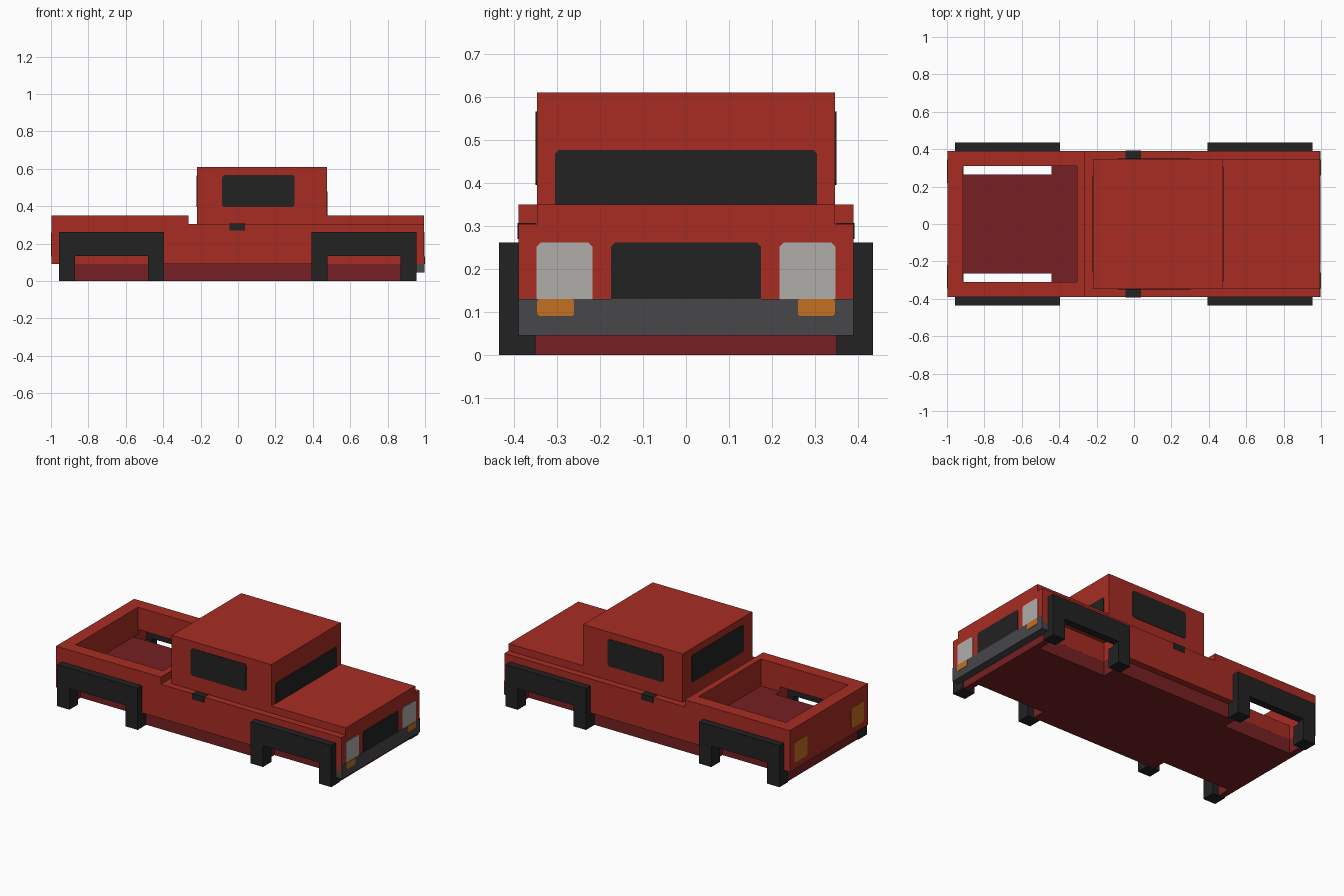
import bpy
import bmesh

if "Cube" in bpy.data.objects:
    bpy.data.objects.remove(bpy.data.objects["Cube"], do_unlink=True)


def make_material(name, rgb):
    """Flat material from 0-255 screen colour, stored as linear."""
    lin = [((c / 255 + 0.055) / 1.055) ** 2.4 if c > 10 else c / 255 / 12.92 for c in rgb]
    m = bpy.data.materials.new(name)
    m.use_nodes = True
    m.diffuse_color = (*lin, 1)
    bsdf = m.node_tree.nodes["Principled BSDF"]
    bsdf.inputs["Base Color"].default_value = (*lin, 1)
    bsdf.inputs["Roughness"].default_value = 0.8
    return m


RED = make_material("body red", (168, 44, 35))
DARK_RED = make_material("chassis dark red", (118, 32, 35))
BLACK = make_material("trim black", (34, 34, 34))
GREY = make_material("bumper grey", (71, 71, 75))
LAMP = make_material("headlight grey", (176, 174, 170))
AMBER = make_material("lamp amber", (196, 112, 32))


def prism(name, points, axis, lo, hi, mat):
    """Extrude a 2D outline along an axis: 'x' takes (y, z), 'y' takes (x, z)."""
    def place(p, d):
        return (d, p[0], p[1]) if axis == "x" else (p[0], d, p[1])
    bm = bmesh.new()
    a = [bm.verts.new(place(p, lo)) for p in points]
    b = [bm.verts.new(place(p, hi)) for p in points]
    n = len(points)
    bm.faces.new(a)
    bm.faces.new(b[::-1])
    for i in range(n):
        bm.faces.new((a[i], b[i], b[(i + 1) % n], a[(i + 1) % n]))
    bmesh.ops.recalc_face_normals(bm, faces=bm.faces)
    me = bpy.data.meshes.new(name)
    bm.to_mesh(me)
    bm.free()
    me.materials.append(mat)
    ob = bpy.data.objects.new(name, me)
    bpy.context.collection.objects.link(ob)
    return ob


def box(name, x, y, z, mat):
    return prism(name, [(x[0], z[0]), (x[1], z[0]), (x[1], z[1]), (x[0], z[1])], "y", y[0], y[1], mat)


def plate(name, u, v, axis, lo, hi, mat, c=0.01):
    """Thin panel with clipped corners."""
    (u0, u1), (v0, v1) = u, v
    pts = [(u0 + c, v0), (u1 - c, v0), (u1, v0 + c), (u1, v1 - c),
           (u1 - c, v1), (u0 + c, v1), (u0, v1 - c), (u0, v0 + c)]
    return prism(name, pts, axis, lo, hi, mat)


def span(s, a, b):
    """Range a..b mirrored to the side s."""
    return tuple(sorted((s * a, s * b)))


def cut(ob, cutters):
    for c in cutters:
        mod = ob.modifiers.new("cut", "BOOLEAN")
        mod.operation = "DIFFERENCE"
        mod.solver = "EXACT"
        mod.object = c
        bpy.context.view_layer.objects.active = ob
        bpy.ops.object.modifier_apply(modifier=mod.name)


# Lower body with raised bed sides, and the chassis below it
body = prism("body", [(-0.997, 0.09), (0.994, 0.09), (0.994, 0.305), (-0.265, 0.305),
                      (-0.265, 0.35), (-0.997, 0.35)], "y", -0.39, 0.39, RED)
chassis = box("chassis", (-0.95, 0.95), (-0.35, 0.35), (0, 0.0899), DARK_RED)

# Wheel wells and load bed cut out of the body
wells = [box("well_cutter", span(sx, 0.44, 0.912), span(sy, 0.265, 0.5), (-0.1, 0.21), RED)
         for sx in (-1, 1) for sy in (-1, 1)]
bed = box("bed_cutter", (-0.915, -0.305), (-0.31, 0.31), (0.18, 0.6), RED)
cut(body, wells + [bed])
cut(chassis, wells)
for c in wells + [bed]:
    bpy.data.objects.remove(c, do_unlink=True)

# Bed floor takes the dark red
body.data.materials.clear()
body.data.materials.append(RED)
body.data.materials.append(DARK_RED)
for f in body.data.polygons:
    f.material_index = 1 if abs(f.center.z - 0.18) < 0.002 and f.normal.z > 0.9 else 0

# Bonnet and cabin
box("bonnet", (-0.215, 0.994), (-0.347, 0.347), (0.30, 0.35), RED)
box("cabin", (-0.22, 0.475), (-0.347, 0.347), (0.30, 0.61), RED)

# Front and rear glass, grille and bumper
plate("windscreen", (-0.305, 0.305), (0.33, 0.477), "x", 0.472, 0.478, BLACK)
plate("rear_window", (-0.26, 0.26), (0.395, 0.565), "x", -0.223, -0.217, BLACK)
plate("grille", (-0.175, 0.175), (0.115, 0.261), "x", 0.99, 0.997, BLACK)
box("front_bumper", (0.93, 0.998), (-0.39, 0.39), (0.045, 0.13), GREY)

for s, side in ((1, "left"), (-1, "right")):
    # Lamps
    plate(f"headlight_{side}", span(s, 0.217, 0.348), (0.115, 0.261), "x", 0.99, 0.997, LAMP)
    plate(f"indicator_{side}", span(s, 0.26, 0.346), (0.09, 0.13), "x", 0.994, 1.0, AMBER, 0.005)
    plate(f"tail_light_{side}", span(s, 0.22, 0.345), (0.13, 0.258), "x", -1.0, -0.994, AMBER)
    # Side window and door handle
    plate(f"side_window_{side}", (-0.085, 0.302), (0.395, 0.566), "y",
          *span(s, 0.344, 0.35), BLACK)
    box(f"door_handle_{side}", (-0.045, 0.038), span(s, 0.35, 0.392), (0.27, 0.307), BLACK)
    # Wheel arches with deeper feet
    for cx, end in ((0.674, "front"), (-0.676, "rear")):
        outline = [(-0.281, 0), (-0.195, 0), (-0.195, 0.133), (0.195, 0.133),
                   (0.195, 0), (0.281, 0), (0.281, 0.262), (-0.281, 0.262)]
        prism(f"{end}_arch_{side}", [(cx + x, z) for x, z in outline], "y",
              *span(s, 0.389, 0.435), BLACK)
        for k in (-1, 1):
            a, b = span(k, 0.195, 0.281)
            box(f"{end}_arch_foot_{side}", (cx + a, cx + b), span(s, 0.3505, 0.39),
                (0, 0.12), BLACK)
